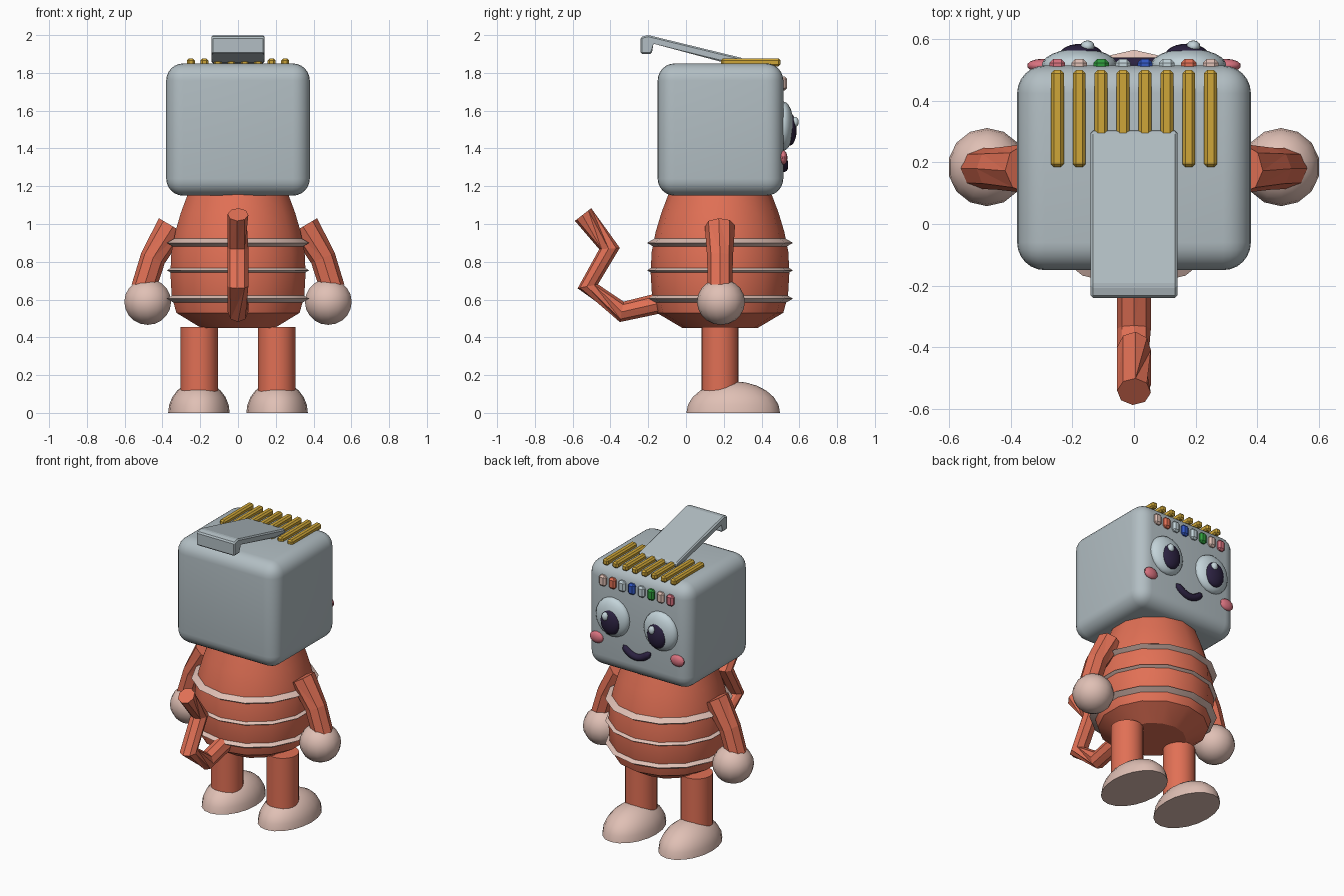
import bpy, bmesh
from math import sin, cos, pi, radians
from mathutils import Vector, Matrix

old = bpy.data.objects.get("Cube")
if old:
    bpy.data.objects.remove(old)


def material(name, hex_code):
    def linear(i):
        c = int(hex_code[i:i + 2], 16) / 255
        return c / 12.92 if c < 0.04045 else ((c + 0.055) / 1.055) ** 2.4
    colour = (linear(0), linear(2), linear(4), 1)
    m = bpy.data.materials.new(name)
    m.diffuse_color = colour
    m.use_nodes = True
    m.node_tree.nodes["Principled BSDF"].inputs["Base Color"].default_value = colour
    return m


GREY = material("blue_grey", "b2bec3")
ORANGE = material("burnt_orange", "e17055")
PEACH = material("pale_peach", "e0c0b5")
GOLD = material("gold", "cfa638")
DARK = material("dark_violet", "2b2140")
PINK = material("rose_pink", "d8727f")
GREEN = material("green", "2f9c3c")
BLUE = material("blue", "3358c4")
PALE = material("eye_white", "c3d3d9")


def finish(bm, name, mat, angle=30):
    """Turn a bmesh into a named object; angle 0 keeps it flat shaded."""
    bmesh.ops.recalc_face_normals(bm, faces=bm.faces)
    mesh = bpy.data.meshes.new(name)
    bm.to_mesh(mesh)
    bm.free()
    mesh.materials.append(mat)
    if angle:
        mesh.shade_smooth()
        mesh.set_sharp_from_angle(angle=radians(angle))
    obj = bpy.data.objects.new(name, mesh)
    bpy.context.collection.objects.link(obj)
    return obj


def box(name, mat, low, high, bevel, segments=1, angle=0):
    low, high = Vector(low), Vector(high)
    bm = bmesh.new()
    bmesh.ops.create_cube(bm, size=1, matrix=Matrix.LocRotScale(
        (low + high) / 2, None, high - low))
    bmesh.ops.bevel(bm, geom=bm.edges[:], offset=bevel, segments=segments,
                    profile=0.5, affect='EDGES')
    return finish(bm, name, mat, angle)


def ellipsoid(name, mat, centre, radii, u=20, v=12, cut=False, pole=(0, 0, 1)):
    turn = Vector((0, 0, 1)).rotation_difference(Vector(pole)).to_matrix().to_4x4()
    bm = bmesh.new()
    bmesh.ops.create_uvsphere(bm, u_segments=u, v_segments=v, radius=1, matrix=turn)
    bmesh.ops.transform(bm, verts=bm.verts[:],
                        matrix=Matrix.LocRotScale(Vector(centre), None, Vector(radii)))
    if cut:  # flat sole on the ground
        bmesh.ops.bisect_plane(bm, geom=bm.verts[:] + bm.edges[:] + bm.faces[:],
                               plane_co=(0, 0, 0), plane_no=(0, 0, -1), clear_outer=True)
        bmesh.ops.holes_fill(bm, edges=[e for e in bm.edges if e.is_boundary])
    return finish(bm, name, mat, 40)


def skin(bm, rings):
    """Bridge successive vertex rings and cap both ends."""
    n = len(rings[0])
    for a, b in zip(rings, rings[1:]):
        for i in range(n):
            j = (i + 1) % n
            bm.faces.new((a[i], a[j], b[j], b[i]))
    bm.faces.new(rings[0])
    bm.faces.new(rings[-1])


def lathe(name, mat, profile, centre, sides, angle=30):
    bm = bmesh.new()
    skin(bm, [[bm.verts.new((centre[0] + r * sin(2 * pi * i / sides),
                             centre[1] + r * cos(2 * pi * i / sides), z))
               for i in range(sides)] for r, z in profile])
    return finish(bm, name, mat, angle)


def tube(name, mat, path, radii, side_axis, twists=None, sides=8, angle=0):
    """Sweep a polygon along a planar path; side_axis is normal to its plane."""
    path = [Vector(p) for p in path]
    side = Vector(side_axis)
    bm, rings = bmesh.new(), []
    for k, p in enumerate(path):
        t = (path[min(k + 1, len(path) - 1)] - path[max(k - 1, 0)]).normalized()
        other = t.cross(side)
        turn = radians(twists[k]) if twists else 0
        rings.append([bm.verts.new(p + radii[k] * (
            side * cos(2 * pi * i / sides + turn) + other * sin(2 * pi * i / sides + turn)))
            for i in range(sides)])
    skin(bm, rings)
    bmesh.ops.triangulate(bm, faces=[f for f in bm.faces if len(f.verts) == 4])
    return finish(bm, name, mat, angle)


MID = 0.18  # depth of the body axis

# Head and torso
box("head", GREY, (-0.38, -0.15, 1.15), (0.38, 0.515, 1.85), 0.09, 6, 30)
lathe("torso", ORANGE, [(0.2, 0.45), (0.335, 0.53), (0.36, 0.62), (0.367, 0.74),
                        (0.362, 0.85), (0.34, 0.96), (0.31, 1.06), (0.272, 1.16)],
      (0, MID), 14)
for k, z in enumerate((0.605, 0.755, 0.9)):
    lathe(f"body_ring_{k + 1}", PEACH,
          [(0.335, z - 0.03), (0.386, z), (0.335, z + 0.03)], (0, MID), 14)

# Limbs, hands, feet and face parts on both sides
for s, label in ((1, "left"), (-1, "right")):
    lathe(f"{label}_leg", ORANGE, [(0.099, 0.08), (0.099, 0.455)], (s * 0.205, MID), 20)
    ellipsoid(f"{label}_foot", PEACH, (s * 0.207, 0.25, 0), (0.163, 0.248, 0.167),
              20, 12, True)
    tube(f"{label}_arm", ORANGE,
         [(s * 0.35, MID, 0.99), (s * 0.45, MID, 0.82), (s * 0.5, MID, 0.66)],
         [0.08, 0.068, 0.066], (0, 1, 0), [s * 50, 0, 0])
    ellipsoid(f"{label}_hand", PEACH, (s * 0.478, 0.185, 0.588), (0.127, 0.127, 0.122), 14, 10)
    ellipsoid(f"{label}_eye", PALE, (s * 0.177, 0.515, 1.518), (0.123, 0.055, 0.13),
              pole=(0, 1, 0))
    ellipsoid(f"{label}_pupil", DARK, (s * 0.172, 0.55, 1.5), (0.07, 0.036, 0.085),
              pole=(0, 1, 0))
    ellipsoid(f"{label}_eye_glint", PALE, (s * 0.172 + 0.021, 0.577, 1.54),
              (0.023, 0.02, 0.028), 12, 8)
    ellipsoid(f"{label}_cheek", PINK, (s * 0.298, 0.515, 1.352), (0.05, 0.022, 0.038), 14, 8)

# Tail
tube("tail", ORANGE, [(0, -0.1, 0.59), (0, -0.34, 0.535), (0, -0.52, 0.67),
                      (0, -0.405, 0.87), (0, -0.545, 1.05)],
     [0.055] * 5, (1, 0, 0), [0, 0, 40, 40, 85])

# Smile
arc = [(k / 8 - 1) for k in range(17)]
tube("mouth", DARK, [(0.1 * a, 0.518, 1.297 + 0.055 * a * a) for a in arc],
     [0.02 * (1 - a ** 8) ** 0.5 + 0.003 for a in arc], (0, 1, 0), angle=50)

# Contact pins on the top and coloured wire ends on the face
wires = (PINK, PEACH, GREEN, PALE, BLUE, PALE, ORANGE, PEACH)
for k, wire in enumerate(wires):
    x = (k - 3.5) * 0.0712
    box(f"contact_pin_{k + 1}", GOLD, (x - 0.021, 0.185, 1.835), (x + 0.021, 0.5, 1.876), 0.01)
    box(f"wire_end_{k + 1}", wire, (x - 0.025, 0.49, 1.708), (x + 0.025, 0.536, 1.78), 0.012)

# Sloping clip with a hooked end
outline = [(0.305, 1.85), (0.3, 1.878), (-0.2, 2.0), (-0.24, 1.99),
           (-0.24, 1.9), (-0.18, 1.9), (-0.18, 1.965), (0.2, 1.855)]
bm = bmesh.new()
skin(bm, [[bm.verts.new((x, y, z)) for y, z in outline] for x in (-0.141, 0.141)])
bmesh.ops.bevel(bm, geom=bm.edges[:], offset=0.008, segments=1, affect='EDGES')
finish(bm, "clip", GREY, 0)
